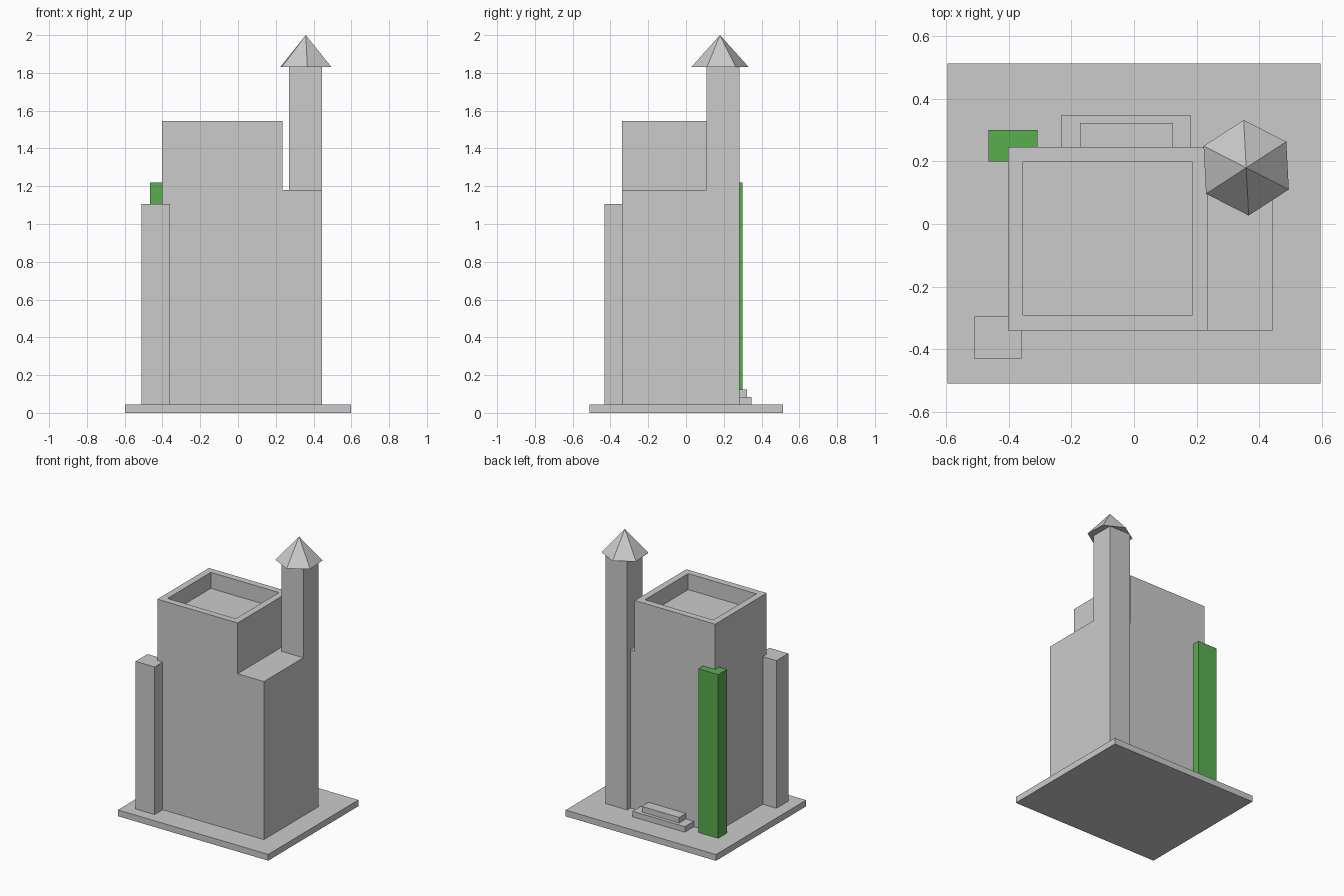
import bpy, bmesh, math
from mathutils import Vector

if "Cube" in bpy.data.objects:
    bpy.data.objects.remove(bpy.data.objects["Cube"])

BASE_TOP = 0.045


def finish(bm, name):
    bmesh.ops.recalc_face_normals(bm, faces=bm.faces)
    mesh = bpy.data.meshes.new(name)
    bm.to_mesh(mesh)
    bm.free()
    obj = bpy.data.objects.new(name, mesh)
    bpy.context.collection.objects.link(obj)
    return obj


def box(name, x, y, z):
    bm = bmesh.new()
    bmesh.ops.create_cube(bm, size=1)
    for v in bm.verts:
        v.co = [r[1] if c > 0 else r[0] for c, r in zip(v.co, (x, y, z))]
    return finish(bm, name)


# Ground slab
box("base_slab", (-0.597, 0.597), (-0.51, 0.513), (0, BASE_TOP))

# Main block: stepped front outline extruded to the back
bm = bmesh.new()
outline = [(-0.403, BASE_TOP), (0.444, BASE_TOP), (0.444, 1.18),
           (0.235, 1.18), (0.235, 1.545), (-0.403, 1.545)]
face = bm.faces.new([bm.verts.new((x, -0.34, z)) for x, z in outline])
ext = bmesh.ops.extrude_face_region(bm, geom=[face], use_keep_orig=True)
bmesh.ops.translate(bm, vec=(0, 0.586, 0),
                    verts=[g for g in ext["geom"] if isinstance(g, bmesh.types.BMVert)])
bmesh.ops.recalc_face_normals(bm, faces=bm.faces)
# Sunken roof with a parapet
roof = max(bm.faces, key=lambda f: f.calc_center_median().z)
bmesh.ops.inset_region(bm, faces=[roof], thickness=0.068)
ext = bmesh.ops.extrude_discrete_faces(bm, faces=[roof])
bmesh.ops.translate(bm, vec=(0, 0, -0.115), verts=ext["faces"][0].verts)
finish(bm, "main_block")

# Front corner pier
box("corner_pier", (-0.511, -0.36), (-0.432, -0.296), (BASE_TOP, 1.105))

# Entrance steps at the back
for i, (x, y) in enumerate([((-0.234, 0.18), 0.348), ((-0.172, 0.125), 0.323)]):
    box(f"entrance_step_{i + 1}", x, (0.2, y), (BASE_TOP, 0.085 + 0.04 * i))

# Turret shaft
box("turret_shaft", (0.27, 0.444), (0.108, 0.282), (BASE_TOP, 1.83))

# Six-sided turret roof
bm = bmesh.new()
ring = [bm.verts.new((0.359 + 0.153 * math.cos(a), 0.18 + 0.153 * math.sin(a), 1.83))
        for a in (math.radians(93 + 60 * i) for i in range(6))]
tip = bm.verts.new((0.359, 0.18, 2.0))
bm.faces.new(ring)
for i in range(6):
    bm.faces.new((ring[i], ring[(i + 1) % 6], tip))
finish(bm, "turret_roof")

# Green vertical panel on the back corner
green = bpy.data.materials.new("green")
green.diffuse_color = (0.1, 0.42, 0.08, 1)
green.use_nodes = True
green.node_tree.nodes["Principled BSDF"].inputs["Base Color"].default_value = green.diffuse_color
panel = box("green_panel", (-0.466, -0.308), (0.2, 0.3), (BASE_TOP, 1.22))
panel.data.materials.append(green)
